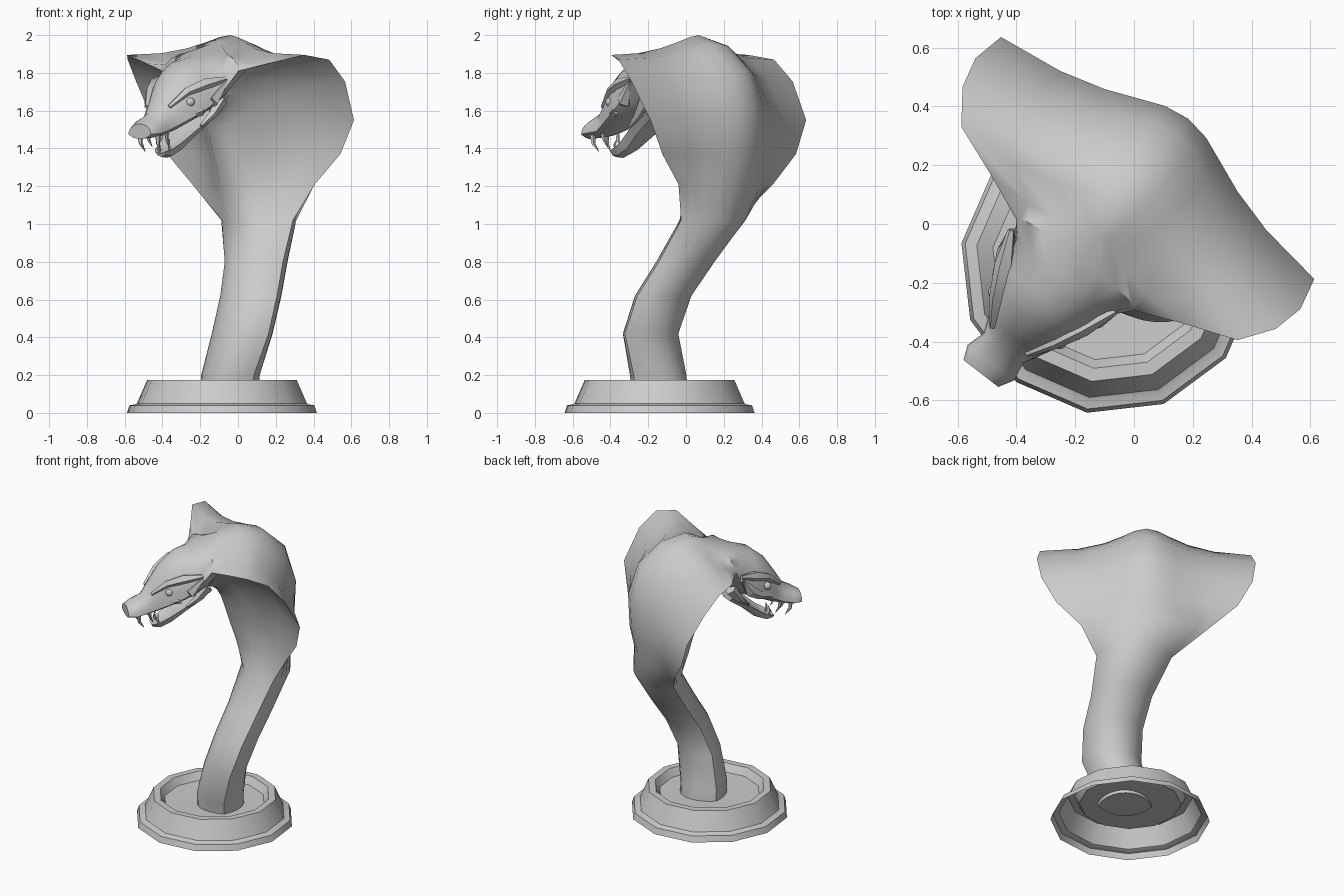
import bpy
import bmesh
import math
from mathutils import Vector

default_cube = bpy.data.objects.get("Cube")
if default_cube:
    bpy.data.objects.remove(default_cube, do_unlink=True)

stone = bpy.data.materials.new("stone_grey")
stone.use_nodes = True
stone.diffuse_color = (0.6, 0.6, 0.6, 1)
stone.node_tree.nodes["Principled BSDF"].inputs["Base Color"].default_value = (0.6, 0.6, 0.6, 1)

# The snake's own frame: side, forward and up, turned towards the front right
ORIGIN = Vector((0.05, 0.185, 0))
FORWARD = Vector((-0.61, -0.79, 0))
SIDE = Vector((0.79, -0.61, 0))


def place(side, forward, up):
    return ORIGIN + SIDE * side + FORWARD * forward + Vector((0, 0, up))


def finish(name, bm, angle):
    bmesh.ops.recalc_face_normals(bm, faces=bm.faces)
    mesh = bpy.data.meshes.new(name)
    bm.to_mesh(mesh)
    bm.free()
    mesh.materials.append(stone)
    obj = bpy.data.objects.new(name, mesh)
    bpy.context.collection.objects.link(obj)
    bpy.ops.object.select_all(action='DESELECT')
    obj.select_set(True)
    bpy.context.view_layer.objects.active = obj
    bpy.ops.object.shade_smooth_by_angle(angle=math.radians(angle))
    return obj


def skin(name, rings, cap_start=True, cap_end=True, angle=35):
    """Join a row of closed rings into one surface."""
    bm = bmesh.new()
    loops = [[bm.verts.new(p) for p in ring] for ring in rings]
    count = len(loops[0])
    for low, high in zip(loops, loops[1:]):
        for i in range(count):
            j = (i + 1) % count
            bm.faces.new((low[i], low[j], high[j], high[i]))
    if cap_start:
        bm.faces.new(loops[0][::-1])
    if cap_end:
        bm.faces.new(loops[-1])
    return finish(name, bm, angle)


def bend(a, b, c, d, t):
    u = 1 - t
    return a * u ** 3 + b * 3 * u * u * t + c * 3 * u * t * t + d * t ** 3


ROUND = (0.55, 1, 0.45)


def section(back, width, edge, front, shift=0, back_pull=ROUND, front_pull=ROUND, steps=5):
    """Mirrored ring from back (or top) over the side edge to front (or bottom)."""
    b, e, f = Vector((0, *back)), Vector((width, *edge)), Vector((0, *front))

    def handles(middle, pull):
        near, far = middle.copy(), middle.lerp(e, pull[2])
        near.x, far.x = width * pull[0], width * pull[1]
        return near, far

    b1, b2 = handles(b, back_pull)
    f1, f2 = handles(f, front_pull)
    half = [bend(b, b1, b2, e, i / steps) for i in range(steps)]
    half += [bend(e, f2, f1, f, i / steps) for i in range(steps + 1)]
    other = [Vector((-p.x, p.y, p.z)) for p in half[-2:0:-1]]
    return [place(p.x + shift, p.y, p.z) for p in half + other]


# Pedestal: twelve-sided open shell with a sunken floor
profile = [(0.508, 0), (0.495, 0.04), (0.465, 0.045), (0.455, 0.05),
           (0.4, 0.175), (0.355, 0.175), (0.325, 0.125), (0.14, 0.12)]
turn = math.radians(-98.5)
rings = [[Vector((-0.085 + r * math.cos(turn + math.tau * i / 12),
                  -0.14 + r * math.sin(turn + math.tau * i / 12), z))
          for i in range(12)] for r, z in profile]
skin("pedestal", rings, cap_start=False, angle=32)

# Body: height, forward, shift, half width, half depth
body = [(0.1, 0.31, 0.125, 0.17, 0.15), (0.2, 0.315, 0.135, 0.175, 0.15),
        (0.42, 0.305, 0.21, 0.19, 0.135), (0.62, 0.225, 0.205, 0.19, 0.14),
        (0.8, 0.115, 0.155, 0.195, 0.145), (1.02, -0.01, 0.08, 0.24, 0.15)]
rings = [section((f - d, z), w, (f + 0.03, z), (f + d, z), shift,
                 back_pull=(0.45, 0.9, 0.4), front_pull=(0.4, 0.82, 0.5))
         for z, f, shift, w, d in body]

# Hood: back point, half width, edge point, front point
hood = [((-0.165, 1.2), 0.41, (-0.04, 1.21), (0.17, 1.2)),
        ((-0.21, 1.38), 0.58, (-0.055, 1.37), (0.22, 1.36)),
        ((-0.22, 1.6), 0.675, (-0.05, 1.55), (0.25, 1.46)),
        ((-0.16, 1.81), 0.7, (0.06, 1.755), (0.27, 1.52)),
        ((-0.01, 1.95), 0.675, (0.165, 1.87), (0.295, 1.565)),
        ((0.15, 2.0), 0.595, (0.275, 1.895), (0.325, 1.59)),
        ((0.27, 1.965), 0.41, (0.345, 1.85), (0.36, 1.6))]
for i, row in enumerate(hood):
    if i == 0:
        rings.append(section(*row, shift=0.01, back_pull=(0.4, 0.7, 0.6),
                             front_pull=(0.35, 0.45, 0.85)))
    else:
        rings.append(section(*row, back_pull=(0.28 - 0.02 * i, 0.36 - 0.02 * i, 0.6 + 0.09 * i),
                             front_pull=(0.25, 0.28, 0.95)))

# Head: top point, half width, side point, palate point
head = [((0.38, 1.92), 0.255, (0.41, 1.81), (0.41, 1.6)),
        ((0.47, 1.89), 0.205, (0.47, 1.7), (0.45, 1.585)),
        ((0.57, 1.865), 0.19, (0.56, 1.62), (0.51, 1.565)),
        ((0.665, 1.79), 0.155, (0.64, 1.57), (0.59, 1.53)),
        ((0.735, 1.685), 0.115, (0.72, 1.525), (0.68, 1.49)),
        ((0.79, 1.595), 0.085, (0.785, 1.49), (0.76, 1.465)),
        ((0.85, 1.56), 0.1, (0.85, 1.48), (0.84, 1.455)),
        ((0.9, 1.53), 0.075, (0.9, 1.475), (0.895, 1.45))]
for i, row in enumerate(head):
    rings.append(section(*row, shift=-0.004 * i, back_pull=(0.65, 1, 0.5),
                         front_pull=(0.6, 0.85, 0.7)))
skin("snake_body", rings, angle=48)

# Lower jaw, hanging open
jaw = [((0.42, 1.63), 0.15, (0.42, 1.6), (0.4, 1.54)),
       ((0.53, 1.5), 0.115, (0.53, 1.515), (0.51, 1.46)),
       ((0.63, 1.42), 0.075, (0.63, 1.435), (0.6, 1.38)),
       ((0.69, 1.38), 0.06, (0.7, 1.395), (0.67, 1.35)),
       ((0.73, 1.375), 0.035, (0.73, 1.385), (0.72, 1.355))]
skin("lower_jaw", [section(*row, shift=-0.02, steps=2) for row in jaw])


def spike(name, path, radii, sides=5):
    """Tapered bar along a path of side, forward, up points."""
    pts = [place(*p) for p in path]
    loops = []
    for i, (p, r) in enumerate(zip(pts, radii)):
        way = pts[min(i + 1, len(pts) - 1)] - pts[max(i - 1, 0)]
        u = way.orthogonal().normalized()
        v = way.normalized().cross(u)
        loops.append([p + (u * math.cos(a) + v * math.sin(a)) * r
                      for a in (math.tau * k / sides for k in range(sides))])
    return skin(name, loops, angle=25)


# Paired face details
for label, sign in (("left", 1), ("right", -1)):
    def m(side, forward, up):
        return (side * sign - 0.02, forward, up)

    spike(label + "_brow", [m(0.075, 0.75, 1.62), m(0.125, 0.66, 1.7),
                            m(0.17, 0.56, 1.74), m(0.225, 0.45, 1.77)],
          (0.012, 0.026, 0.034, 0.012))
    spike(label + "_cheek", [m(0.12, 0.68, 1.565), m(0.16, 0.59, 1.6),
                             m(0.185, 0.52, 1.65), m(0.225, 0.45, 1.75)],
          (0.015, 0.03, 0.04, 0.012))
    spike(label + "_mouth_corner", [m(0.15, 0.4, 1.66), m(0.14, 0.46, 1.58),
                                    m(0.12, 0.53, 1.52)], (0.04, 0.025, 0.01))
    spike(label + "_fang", [m(0.06, 0.83, 1.475), m(0.058, 0.825, 1.425),
                            m(0.052, 0.795, 1.385)], (0.016, 0.011, 0.002))
    spike(label + "_small_fang", [m(0.065, 0.76, 1.48), m(0.06, 0.75, 1.44),
                                  m(0.055, 0.73, 1.41)], (0.012, 0.008, 0.002))
    spike(label + "_lower_fang", [m(0.035, 0.69, 1.38), m(0.035, 0.7, 1.42),
                                  m(0.03, 0.69, 1.45)], (0.01, 0.007, 0.002))
    bm = bmesh.new()
    bmesh.ops.create_icosphere(bm, subdivisions=2, radius=0.026)
    bmesh.ops.translate(bm, verts=bm.verts, vec=place(*m(0.138, 0.65, 1.645)))
    finish(label + "_eye", bm, 40)
